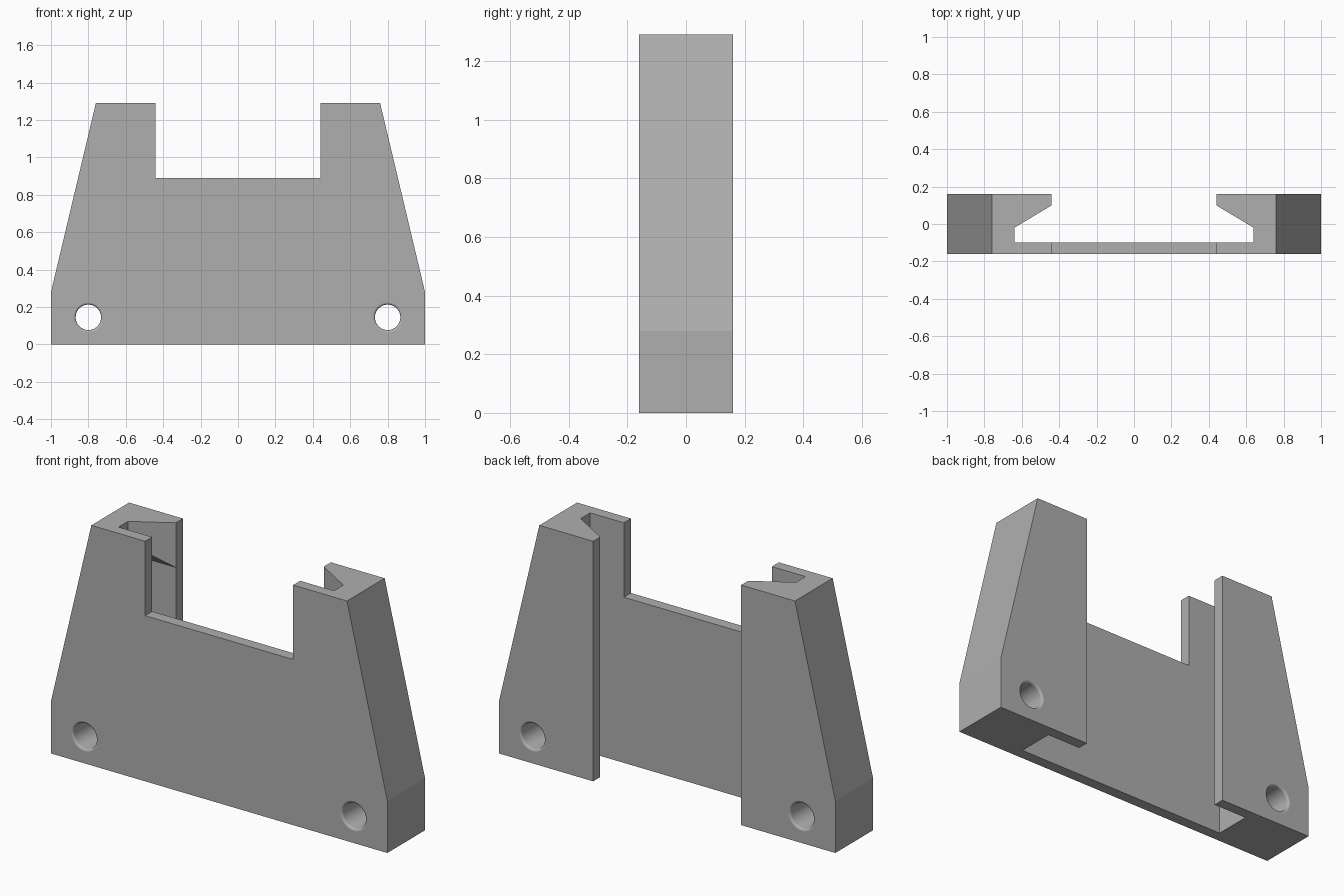
import bpy, bmesh, math
from mathutils import Vector

default = bpy.data.objects.get("Cube")
if default:
    bpy.data.objects.remove(default, do_unlink=True)

grey = bpy.data.materials.new("plain_grey")
grey.use_nodes = True
COLOUR = (0.43, 0.43, 0.43, 1.0)
grey.diffuse_color = COLOUR
grey.node_tree.nodes["Principled BSDF"].inputs["Base Color"].default_value = COLOUR

HOLE_X, HOLE_Z, HOLE_R, ROUND = 0.8, 0.145, 0.068, 0.012
HALF = 0.16       # half thickness
TOP = 1.29
OPEN, SLOT = 0.44, 0.64   # half widths of the opening and of the channel
LIP = 0.10        # inner face of the back lips


def finish(name, bm):
    bmesh.ops.recalc_face_normals(bm, faces=bm.faces)
    mesh = bpy.data.meshes.new(name)
    bm.to_mesh(mesh)
    bm.free()
    mesh.materials.append(grey)
    obj = bpy.data.objects.new(name, mesh)
    bpy.context.scene.collection.objects.link(obj)
    return obj


def prism(name, points, direction):
    """Extrude a closed outline along a direction."""
    bm = bmesh.new()
    face = bm.faces.new([bm.verts.new(p) for p in points])
    result = bmesh.ops.extrude_face_region(bm, geom=[face])
    verts = [v for v in result["geom"] if isinstance(v, bmesh.types.BMVert)]
    bmesh.ops.translate(bm, verts=verts, vec=Vector(direction))
    return finish(name, bm)


def hole_cutter(name, x):
    """Round pin with flared ends, giving the hole rounded rims."""
    profile = [(HOLE_R + 0.012, -HALF - 0.05)]
    arc = [math.radians(a) for a in range(0, 91, 18)]
    profile += [(HOLE_R + ROUND * (1 - math.sin(a)),
                 -HALF + ROUND * (1 - math.cos(a))) for a in arc]
    profile += [(r, -y) for r, y in reversed(profile)]
    bm = bmesh.new()
    rings = []
    n = 48
    for r, y in profile:
        rings.append([bm.verts.new((x + r * math.cos(math.tau * i / n), y,
                                    HOLE_Z + r * math.sin(math.tau * i / n)))
                      for i in range(n)])
    for a, b in zip(rings, rings[1:]):
        for i in range(n):
            j = (i + 1) % n
            bm.faces.new((a[i], a[j], b[j], b[i]))
    bm.faces.new(rings[0])
    bm.faces.new(rings[-1])
    return finish(name, bm)


def cut(target, cutter):
    mod = target.modifiers.new("cut", "BOOLEAN")
    mod.operation = "DIFFERENCE"
    mod.solver = "EXACT"
    mod.object = cutter
    bpy.context.view_layer.objects.active = target
    bpy.ops.object.modifier_apply(modifier=mod.name)
    bpy.data.objects.remove(cutter, do_unlink=True)


# Bracket body: tapered outline through the full thickness
half = [(1, 0), (1, 0.28), (0.76, TOP)]
outline = half + [(-x, z) for x, z in reversed(half)]
body = prism("bracket_body", [(x, -HALF, z) for x, z in outline], (0, 2 * HALF, 0))

# Vertical channel, open at the back between the two lips
half = [(SLOT, -0.1), (SLOT, LIP), (OPEN, LIP), (OPEN, 0.3)]
section = half + [(-x, y) for x, y in reversed(half)]
cut(body, prism("channel_cutter", [(x, y, -0.1) for x, y in section], (0, 0, 1.6)))

# Window in the upper front wall
window = [(-OPEN, 0.89), (OPEN, 0.89), (OPEN, 1.5), (-OPEN, 1.5)]
cut(body, prism("window_cutter", [(x, -0.3, z) for x, z in window], (0, 0.3, 0)))

# Screw holes with rounded rims
for side in (-1, 1):
    cut(body, hole_cutter("hole_cutter", side * HOLE_X))

# Smooth only the hole walls and rims
for poly in body.data.polygons:
    c = poly.center
    near = math.hypot(abs(c.x) - HOLE_X, c.z - HOLE_Z) < HOLE_R + 0.014
    poly.use_smooth = near and abs(poly.normal.y) < 0.999

# Tapered wedges that narrow the top of the channel, with sloped undersides
for side, name in ((1, "left_wedge"), (-1, "right_wedge")):
    bm = bmesh.new()
    corners = [(SLOT, -0.02, 1.17), (SLOT, LIP, 1.05), (OPEN, LIP, 1.05)]
    low = [bm.verts.new((side * x, y, z)) for x, y, z in corners]
    high = [bm.verts.new((side * x, y, TOP)) for x, y, z in corners]
    bm.faces.new(low)
    bm.faces.new(high)
    for i in range(3):
        j = (i + 1) % 3
        bm.faces.new((low[i], low[j], high[j], high[i]))
    finish(name, bm)
